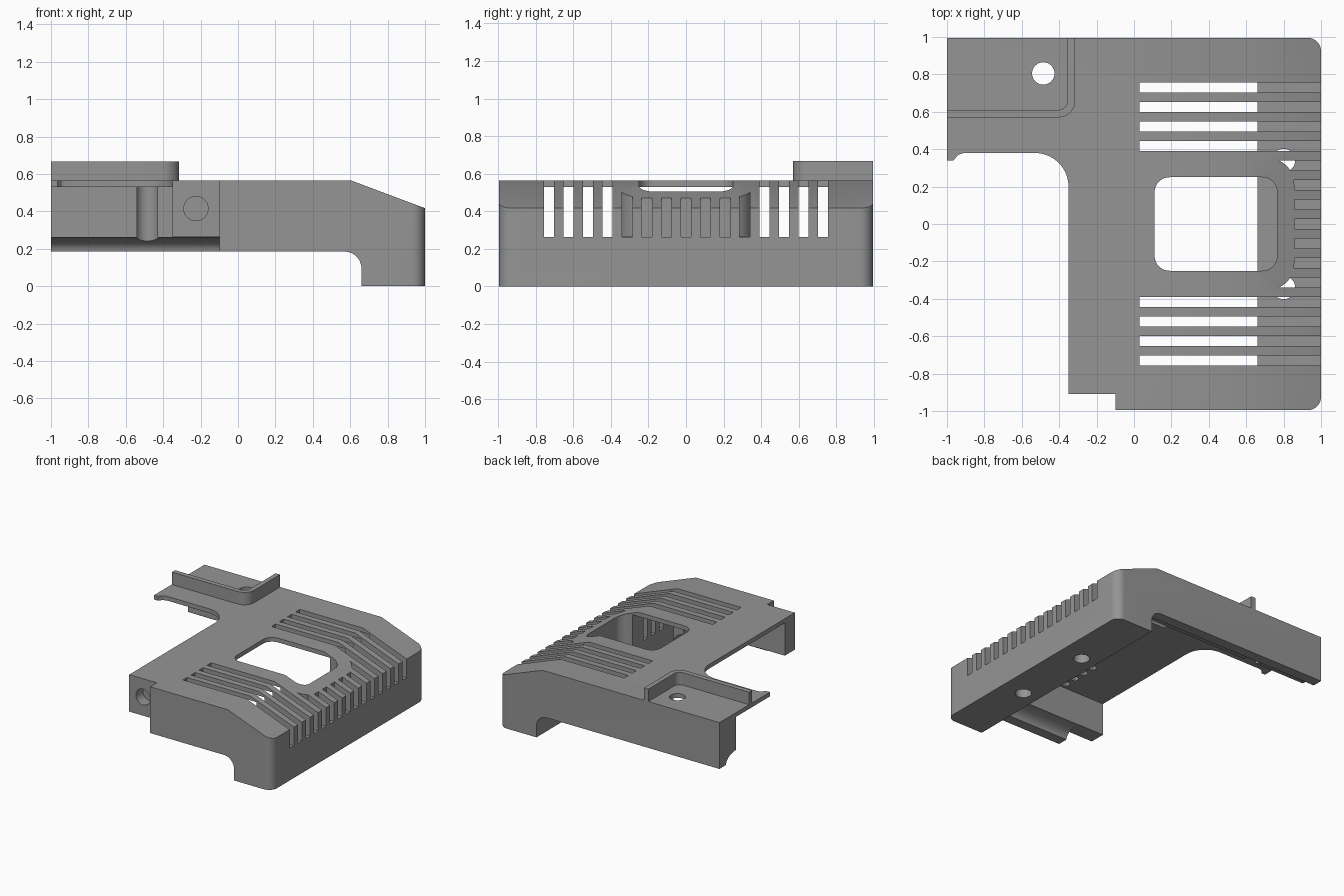
import bpy, bmesh, math
from mathutils import Vector

if "Cube" in bpy.data.objects:
    bpy.data.objects.remove(bpy.data.objects["Cube"])

grey = bpy.data.materials.new("mid grey")
grey.diffuse_color = (0.3, 0.3, 0.3, 1)
grey.use_nodes = True
grey.node_tree.nodes["Principled BSDF"].inputs["Base Color"].default_value = grey.diffuse_color


def arc(cx, cy, rx, ry, a0, a1, n=10):
    """Points on an elliptical arc, angles in degrees."""
    return [(cx + rx * math.cos(math.radians(a0 + (a1 - a0) * i / n)),
             cy + ry * math.sin(math.radians(a0 + (a1 - a0) * i / n))) for i in range(n + 1)]


def prism(name, pts, lo, hi, axis="z"):
    """Extrude a closed outline along an axis."""
    put = {"x": lambda a, b, c: (c, a, b), "y": lambda a, b, c: (a, c, b),
           "z": lambda a, b, c: (a, b, c)}[axis]
    bm = bmesh.new()
    face = bm.faces.new([bm.verts.new(put(a, b, lo)) for a, b in pts])
    ext = bmesh.ops.extrude_face_region(bm, geom=[face])
    move = Vector(put(0, 0, hi - lo))
    bmesh.ops.translate(bm, vec=move, verts=[v for v in ext["geom"] if isinstance(v, bmesh.types.BMVert)])
    bmesh.ops.recalc_face_normals(bm, faces=bm.faces)
    me = bpy.data.meshes.new(name)
    bm.to_mesh(me)
    bm.free()
    me.materials.append(grey)
    ob = bpy.data.objects.new(name, me)
    bpy.context.collection.objects.link(ob)
    return ob


def rect(x0, x1, y0, y1, r=0):
    if r == 0:
        return [(x0, y0), (x1, y0), (x1, y1), (x0, y1)]
    return (arc(x0 + r, y0 + r, r, r, 180, 270) + arc(x1 - r, y0 + r, r, r, 270, 360)
            + arc(x1 - r, y1 - r, r, r, 0, 90) + arc(x0 + r, y1 - r, r, r, 90, 180))


def cut(ob, cutter):
    """Subtract a cutter and discard it."""
    mod = ob.modifiers.new("cut", "BOOLEAN")
    mod.operation, mod.solver, mod.object = "DIFFERENCE", "EXACT", cutter
    bpy.context.view_layer.objects.active = ob
    bpy.ops.object.modifier_apply(modifier=mod.name)
    bpy.data.objects.remove(cutter)


def smooth(ob):
    bpy.ops.object.select_all(action="DESELECT")
    ob.select_set(True)
    bpy.context.view_layer.objects.active = ob
    bpy.ops.object.shade_smooth_by_angle(angle=math.radians(30))


# L-shaped body
plan = ([(-0.35, -0.91), (-0.10, -0.91), (-0.10, -0.995)] + arc(0.93, -0.925, 0.07, 0.07, 270, 360)
        + arc(0.93, 0.925, 0.07, 0.07, 0, 90) + [(-1, 0.995), (-1, 0.34), (-0.965, 0.34)]
        + [(-0.94, 0.37), (-0.91, 0.38)] + arc(-0.53, 0.20, 0.18, 0.18, 90, 0))
body = prism("cover_body", plan, 0, 0.565)

# sloped shoulder and raised underside with a rounded leg
cut(body, prism("slope", [(0.605, 0.565), (0.605, 0.9), (1.2, 0.9), (1.2, 0.342)], -2, 2, "y"))
cut(body, prism("underside", [(-2, -0.5), (0.66, -0.5)] + arc(0.57, 0.095, 0.09, 0.09, 0, 90)
                + [(-2, 0.185)], -2, 2, "y"))

# open interior beneath the top plate, with coves along both walls
cut(body, prism("interior", rect(-2, 0.66, -0.78, 0.78), -0.5, 0.53))
for s in (-1, 1):
    cove = [(0.7, 0.1), (0.91, 0.1)] + arc(0.78, 0.185, 0.13, 0.075, 0, 90) + [(0.7, 0.26)]
    cut(body, prism("cove", [(s * y, z) for y, z in cove], -2, 0.57, "x"))
cut(body, prism("front_step", rect(-2, -0.10, -1.2, -0.7), -0.5, 0.262))

# rounded window
cut(body, prism("window", rect(0.11, 0.765, -0.25, 0.25, 0.08), 0.262, 1))

# cooling slots, interrupted by the frame around the window
for i in range(-7, 8):
    y = i * 0.1043
    x0 = 0.03 if abs(i) > 3 else 0.6
    slot = prism("slot", rect(x0, 1.2, y - 0.027, y + 0.027), 0.264, 1)
    if abs(i) <= 3:
        cut(slot, prism("frame", rect(-0.5, 0.857, -0.352, 0.352, 0.14), 0.1, 1.2))
    cut(body, slot)

# screw holes in the foot, front boss and rail floor
for s in (-1, 1):
    cut(body, prism("foot_hole", arc(0.8, s * 0.34, 0.062, 0.062, 0, 348.75, 31), -0.2, 0.266))
cut(body, prism("boss_hole", arc(-0.225, 0.415, 0.065, 0.065, 0, 348.75, 31), -1.2, -0.82, "y"))
cut(body, prism("rail_hole", arc(-0.485, 0.805, 0.06, 0.06, 0, 348.75, 31), 0.1, 1))
smooth(body)

# raised lip around the corner platform
lip = prism("platform_lip", [(-1, 0.57)] + arc(-0.405, 0.655, 0.09, 0.085, 270, 360)
            + [(-0.315, 0.995), (-0.355, 0.995)] + arc(-0.405, 0.66, 0.05, 0.05, 360, 270)
            + [(-1, 0.61)], 0.56, 0.667)
smooth(lip)
